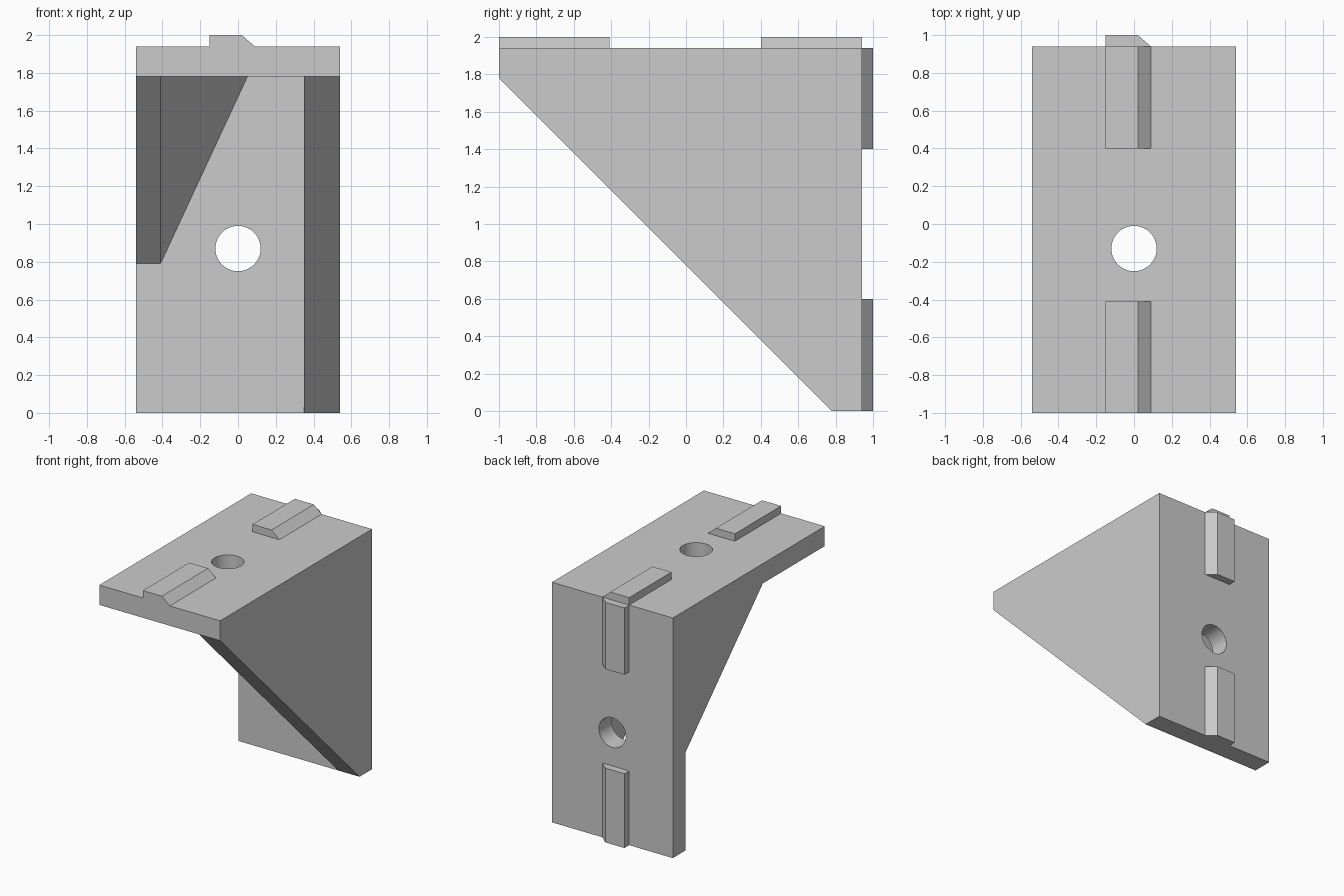
import bpy, bmesh, math
from mathutils import Vector

cube = bpy.data.objects.get("Cube")
if cube:
    bpy.data.objects.remove(cube, do_unlink=True)

grey = bpy.data.materials.new("plain grey")
grey.use_nodes = True
grey.diffuse_color = (0.6, 0.6, 0.6, 1)
grey.node_tree.nodes["Principled BSDF"].inputs["Base Color"].default_value = (0.6, 0.6, 0.6, 1)

HALF = 0.54               # half width
INNER, OUTER = 0.78, 0.94  # back plate faces in y
UNDER, TOP = 1.78, 1.94    # top plate faces in z


def add_object(name, bm):
    bmesh.ops.recalc_face_normals(bm, faces=bm.faces)
    mesh = bpy.data.meshes.new(name)
    bm.to_mesh(mesh)
    bm.free()
    mesh.materials.append(grey)
    obj = bpy.data.objects.new(name, mesh)
    bpy.context.collection.objects.link(obj)
    return obj


def prism(name, profile, sweep):
    """Extrude a closed outline of 3D points along a vector."""
    bm = bmesh.new()
    face = bm.faces.new([bm.verts.new(p) for p in profile])
    moved = bmesh.ops.extrude_face_region(bm, geom=[face], use_keep_orig=True)["geom"]
    bmesh.ops.translate(bm, vec=Vector(sweep),
                        verts=[g for g in moved if isinstance(g, bmesh.types.BMVert)])
    return add_object(name, bm)


def side_prism(name, outline, x0, x1):
    return prism(name, [(x0, y, z) for y, z in outline], (x1 - x0, 0, 0))


# L-shaped body: top plate and back plate in one profile
body = side_prism("bracket_plates", [(-1, TOP), (OUTER, TOP), (OUTER, 0), (INNER, 0),
                                     (INNER, UNDER), (-1, UNDER)], -HALF, HALF)

# Bolt holes through both plates
for centre, angle in (((0, -0.13, 1.86), 0), ((0, 0.86, 0.87), math.pi / 2)):
    bpy.ops.mesh.primitive_cylinder_add(vertices=48, radius=0.12, depth=0.4,
                                        location=centre, rotation=(angle, 0, 0))
    cutter = bpy.context.object
    cutter.name = "hole_cutter"
    cutter.hide_render = True
    cutter.data.materials.append(grey)
    cut = body.modifiers.new("bolt hole", 'BOOLEAN')
    cut.operation, cut.solver, cut.object = 'DIFFERENCE', 'EXACT', cutter
    bpy.context.view_layer.objects.active = body
    bpy.ops.object.modifier_apply(modifier=cut.name)
    bpy.data.objects.remove(cutter, do_unlink=True)

# Full gusset on one side, short gusset on the other
corner = (INNER, UNDER)
side_prism("full_gusset", [corner, (-1, UNDER), (INNER, 0)], 0.35, HALF)
side_prism("short_gusset", [corner, (-0.21, UNDER), (INNER, 0.79)], -HALF, -0.41)

# Corner brace filling the angle between the short gusset and the plates
bm = bmesh.new()
for p in ((-0.41, INNER, UNDER), (-0.41, -0.21, UNDER), (-0.41, INNER, 0.79), (0.05, INNER, UNDER)):
    bm.verts.new(p)
bmesh.ops.convex_hull(bm, input=bm.verts)
add_object("corner_brace", bm)

# Locating ridges, bevelled on one side
ridge = [(-0.15, 0), (0.09, 0), (0.02, 0.06), (-0.15, 0.06)]
for name, start, end in (("front", -1, -0.41), ("rear", 0.4, OUTER)):
    prism(f"top_ridge_{name}", [(x, start, TOP + h) for x, h in ridge], (0, end - start, 0))
for name, start, end in (("lower", 0, 0.6), ("upper", 1.4, TOP)):
    prism(f"back_ridge_{name}", [(x, OUTER + h, start) for x, h in ridge], (0, 0, end - start))

# Smooth hole walls, sharp edges elsewhere
bpy.ops.object.select_all(action='DESELECT')
body.select_set(True)
bpy.context.view_layer.objects.active = body
bpy.ops.object.shade_smooth_by_angle(angle=math.radians(30))
